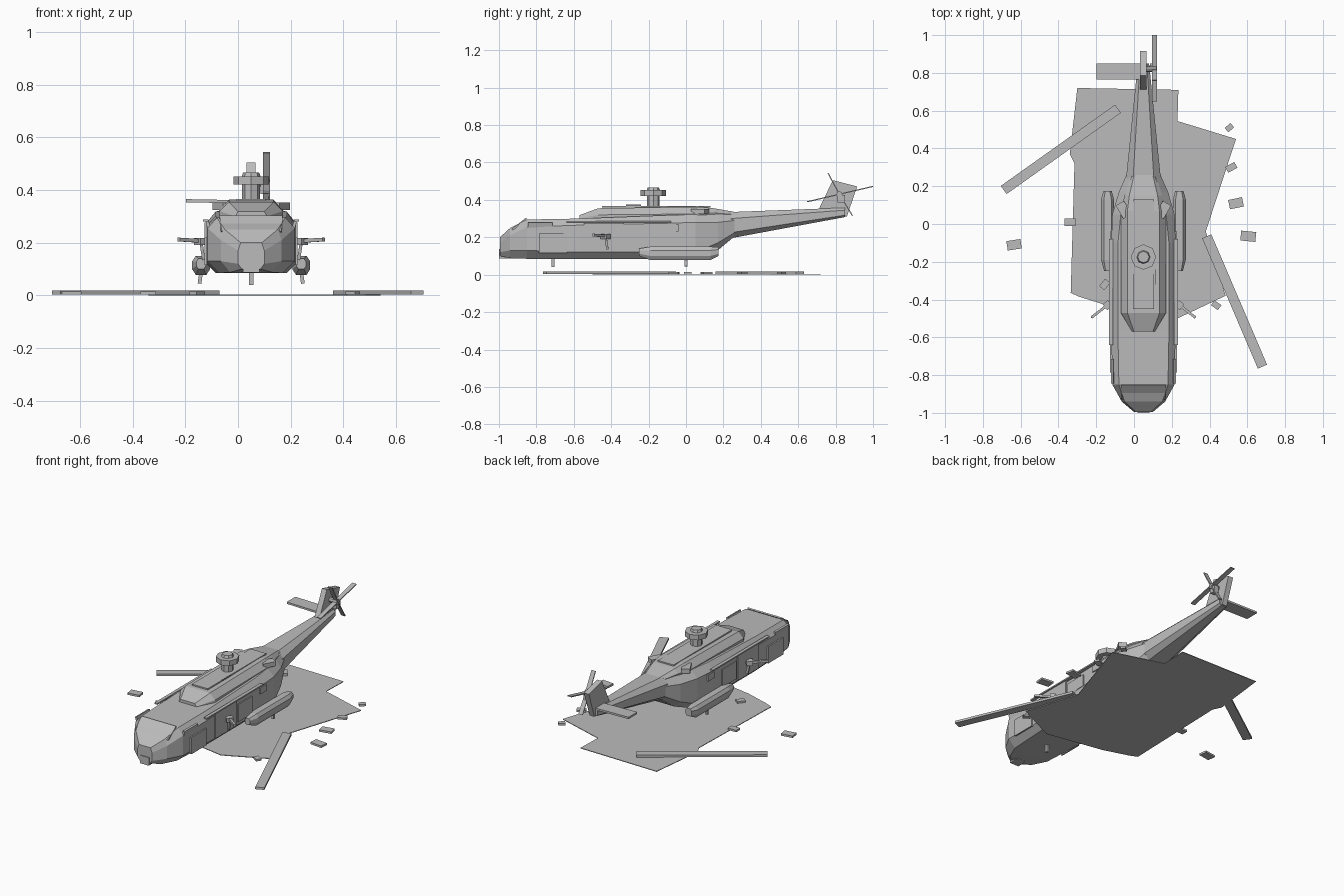
import bpy, bmesh, math
from mathutils import Vector, Matrix

if "Cube" in bpy.data.objects:
    bpy.data.objects.remove(bpy.data.objects["Cube"])

GREY = bpy.data.materials.new("weathered grey")
GREY.use_nodes = True
TONE = (0.5, 0.5, 0.5, 1)
GREY.diffuse_color = TONE
GREY.node_tree.nodes["Principled BSDF"].inputs["Base Color"].default_value = TONE
CX = 0.05  # centre line of the aircraft


def finish(name, bm):
    bmesh.ops.recalc_face_normals(bm, faces=bm.faces)
    mesh = bpy.data.meshes.new(name)
    bm.to_mesh(mesh)
    bm.free()
    mesh.materials.append(GREY)
    obj = bpy.data.objects.new(name, mesh)
    bpy.context.collection.objects.link(obj)
    return obj


def loft(name, rings):
    """Skin a list of equal-length point rings and cap the ends."""
    bm = bmesh.new()
    loops = [[bm.verts.new(p) for p in ring] for ring in rings]
    n = len(loops[0])
    for a, b in zip(loops, loops[1:]):
        for i in range(n):
            bm.faces.new((a[i], a[(i + 1) % n], b[(i + 1) % n], b[i]))
    bm.faces.new(loops[0])
    bm.faces.new(loops[-1])
    return finish(name, bm)


def octagon(y, bottom, side, top, z0, z1, z2, z3, cx=CX):
    half = [(bottom, z0), (side, z1), (side, z2), (top, z3)]
    return [(cx + w, y, z) for w, z in half] + [(cx - w, y, z) for w, z in reversed(half)]


def box(name, centre, size, turn=0, axis='Z'):
    bm = bmesh.new()
    m = Matrix.Translation(centre) @ Matrix.Rotation(turn, 4, axis) @ Matrix.Diagonal((*size, 1))
    bmesh.ops.create_cube(bm, size=1, matrix=m)
    return finish(name, bm)


def bar(name, a, b, width, thick, up=(0, 0, 1)):
    """Box beam running from a to b; width is measured across 'up'."""
    a, b, up = Vector(a), Vector(b), Vector(up)
    run = b - a
    d = run.normalized()
    across = up.cross(d).normalized()
    rot = Matrix((d, across, d.cross(across))).transposed().to_4x4()
    bm = bmesh.new()
    m = Matrix.Translation((a + b) / 2) @ rot @ Matrix.Diagonal((run.length, width, thick, 1))
    bmesh.ops.create_cube(bm, size=1, matrix=m)
    return finish(name, bm)


def drum(name, centre, r1, r2, depth, sides, axis='Z'):
    bm = bmesh.new()
    turn = Matrix.Rotation(math.pi / 2, 4, 'Y') if axis == 'X' else Matrix()
    bmesh.ops.create_cone(bm, cap_ends=True, segments=sides, radius1=r1, radius2=r2,
                          depth=depth, matrix=Matrix.Translation(centre) @ turn)
    return finish(name, bm)


def prism(name, points, offset):
    bm = bmesh.new()
    face = bm.faces.new([bm.verts.new(p) for p in points])
    ext = bmesh.ops.extrude_face_region(bm, geom=[face])["geom"]
    verts = [v for v in ext if isinstance(v, bmesh.types.BMVert)]
    bmesh.ops.translate(bm, vec=offset, verts=verts)
    return finish(name, bm)


# Fuselage, nose to tail ramp
loft("fuselage", [octagon(*s) for s in (
    (-0.995, .035, .05, .04, .10, .12, .17, .20),
    (-0.94, .08, .115, .10, .088, .13, .21, .25),
    (-0.85, .12, .165, .13, .085, .13, .255, .295),
    (-0.57, .135, .17, .135, .085, .12, .265, .30),
    (-0.10, .135, .17, .135, .085, .12, .275, .318),
    (0.05, .13, .165, .12, .085, .12, .28, .322),
    (0.17, .09, .13, .09, .13, .17, .28, .328),
    (0.26, .055, .09, .06, .205, .225, .29, .33))])

# Tail boom
loft("tail_boom", [octagon(*s) for s in (
    (0.24, .055, .092, .055, .195, .225, .30, .335),
    (0.85, .015, .03, .018, .308, .318, .345, .358))])

# Engine cowling on the roof
loft("engine_cowling", [octagon(*s) for s in (
    (-0.57, .05, .06, .05, .29, .295, .30, .318),
    (-0.47, .11, .12, .085, .29, .295, .32, .355),
    (0.07, .11, .12, .085, .29, .30, .325, .363),
    (0.15, .09, .10, .075, .29, .30, .33, .355),
    (0.28, .05, .06, .045, .29, .30, .32, .332))])
box("cowling_step", (CX, -.16, .362), (.11, .58, .008))

# Rotor mast and hub
drum("rotor_mast", (CX, -.175, .39), .034, .034, .08, 8)
drum("rotor_hub", (CX, -.175, .436), .067, .067, .032, 8)
drum("hub_cap", (CX, -.175, .459), .036, .03, .016, 8)

# Parts found on both sides
for s, side in ((1, "left"), (-1, "right")):
    x = CX + s * .19
    loft(side + "_sponson", [octagon(*r, cx=x) for r in (
        (-0.25, .010, .018, .010, .10, .112, .128, .14),
        (-0.19, .020, .034, .020, .078, .10, .13, .15),
        (0.13, .020, .034, .020, .078, .10, .13, .15),
        (0.175, .012, .022, .012, .10, .112, .135, .147))])
    bar(side + "_main_strut", (x, 0, .09), (x + s * .006, 0, .045), .014, .014, (0, 1, 0))
    bar(side + "_engine_exhaust", (CX + s * .085, .04, .338), (CX + s * .125, .11, .338), .05, .028)
    # Door slabs and hatch plates standing slightly proud of the skin
    wall = CX + s * .172
    box(side + "_cockpit_door", (wall, -.71, .168), (.009, .15, .105))
    box(side + "_cabin_door", (wall, -.44, .2), (.009, .21, .155))
    box(side + "_cabin_hatch", (wall, -.25, .195), (.009, .14, .11))
    box(side + "_rear_window", (wall, -.07, .25), (.009, .06, .04))
    box(side + "_door_rail", (wall, -.36, .284), (.02, .56, .008))
    box(side + "_cockpit_window", (CX + s * .162, -.78, .262), (.012, .13, .04), s * .25, 'Y')
    # Door gun and its mount
    bar(side + "_door_gun", (CX + s * .16, -.405, .205), (CX + s * .275, -.495, .212), .014, .014)
    box(side + "_gun_body", (CX + s * .19, -.43, .205), (.035, .04, .026), -s * .66)
    bar(side + "_gun_mount", (CX + s * .18, -.42, .135), (CX + s * .19, -.43, .2), .012, .012, (0, 1, 0))

# Nose details
prism("windscreen", [(CX - .115, -.925, .238), (CX + .115, -.925, .238),
                     (CX + .12, -.85, .298), (CX - .12, -.85, .298)], (0, -.006, .006))
box("chin_sensor", (CX, -.965, .112), (.062, .07, .05))
bar("nose_strut", (CX, -.71, .09), (CX, -.71, .04), .016, .016, (0, 1, 0))
box("roof_aerial", (CX + .065, -.28, .372), (.004, .08, .008))

# Tail fin and single stabiliser
prism("tail_fin", [(CX - .017, .71, .35), (CX - .017, .86, .31),
                   (CX - .017, .915, .472), (CX - .017, .785, .505)], (.034, 0, 0))
box("stabiliser", (-.08, .808, .357), (.235, .085, .012), .02, 'Y')

# Tail rotor
hub = Vector((.108, .82, .43))
drum("tail_rotor_shaft", (.09, .82, .43), .016, .016, .06, 8, 'X')
box("tail_gearbox", (.1, .83, .405), (.03, .04, .04))
for i, (dy, dz) in enumerate(((.18, .042), (-.06, .112), (-.172, -.04), (.07, -.115))):
    bar(f"tail_rotor_blade_{i + 1}", hub, hub + Vector((0, dy, dz)), .006, .028, (1, 0, 0))

# Sheet spread on the ground
outline = [(-.30, .72), (.235, .71), (.23, .545), (.54, .45), (.38, -.04), (.485, -.38),
           (.23, -.5), (-.13, -.435), (-.29, -.385), (-.335, -.365), (-.315, .32), (-.34, .37)]
prism("ground_sheet", [(x, y, 0) for x, y in outline], (0, 0, .004))

# Fallen main rotor blades
for i, (a, b) in enumerate((((-.69, .18), (-.085, .61)), ((.385, -.065), (.68, -.755)))):
    bar(f"fallen_blade_{i + 1}", (*a, .011), (*b, .011), .053, .014)

# Scattered scraps
for i, (x, y, w, d, turn) in enumerate((
        (-.635, -.11, .075, .05, .15), (-.34, .01, .058, .04, 0), (-.155, -.32, .05, .035, .9),
        (.505, .51, .04, .03, .7), (.515, .30, .055, .035, .5), (.54, .11, .075, .05, .2),
        (.605, -.065, .08, .052, -.1), (.435, -.43, .045, .032, -.6))):
    box(f"scrap_{i + 1}", (x, y, .009), (w, d, .012), turn)
